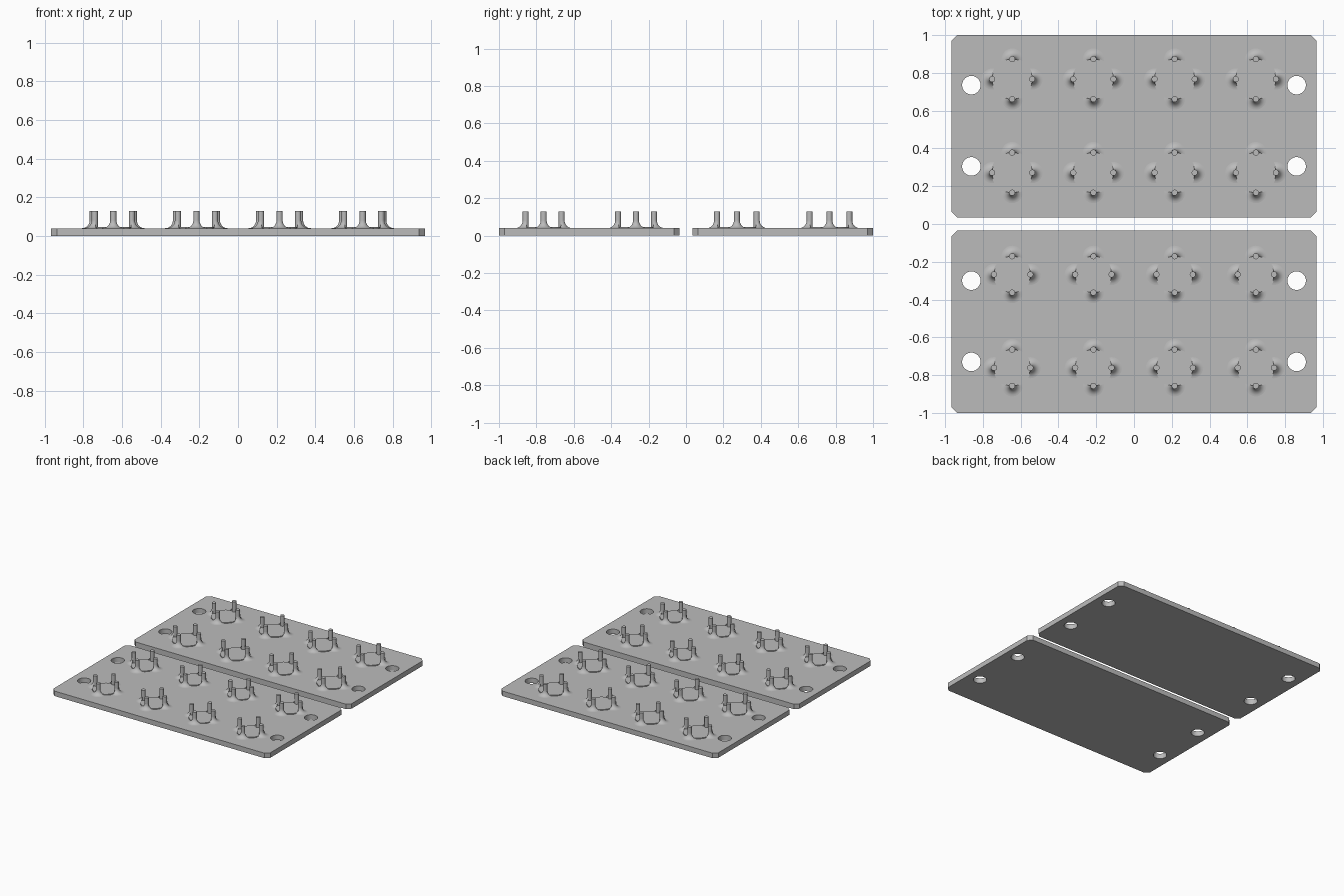
import bpy, bmesh, math
from mathutils import Matrix

cube = bpy.data.objects.get("Cube")
if cube:
    bpy.data.objects.remove(cube, do_unlink=True)

grey = bpy.data.materials.new("plain grey")
grey.use_nodes = True
colour = (0.5, 0.5, 0.5, 1)
grey.diffuse_color = colour
grey.node_tree.nodes["Principled BSDF"].inputs["Base Color"].default_value = colour

W, GAP, T = 0.967, 0.035, 0.04
TOP, PIN_R, FLARE = 0.128, 0.016, 0.04
RIM_Z = T + 0.007


def add_object(name, mesh, loc=(0, 0, 0)):
    ob = bpy.data.objects.new(name, mesh)
    ob.location = loc
    bpy.context.collection.objects.link(ob)
    return ob


def finish(name, bm):
    bmesh.ops.recalc_face_normals(bm, faces=bm.faces)
    mesh = bpy.data.meshes.new(name)
    bm.to_mesh(mesh)
    bm.free()
    mesh.materials.append(grey)
    return mesh


def cylinder(bm, x, y, r, z0, z1, n):
    bmesh.ops.create_cone(bm, cap_ends=True, segments=n, radius1=r, radius2=r, depth=z1 - z0,
                          matrix=Matrix.Translation((x, y, (z0 + z1) / 2)))


def lathe(bm, x, y, profile, n):
    rings = [[bm.verts.new((x + r * math.cos(math.tau * i / n),
                            y + r * math.sin(math.tau * i / n), z)) for i in range(n)]
             for r, z in profile]
    for a, b in zip(rings, rings[1:]):
        for i in range(n):
            j = (i + 1) % n
            bm.faces.new((a[i], a[j], b[j], b[i]))
    bm.faces.new(rings[0][::-1])
    bm.faces.new(rings[-1])


def cut(name, mesh, cutter_mesh):
    """Subtract the cutter and return the baked mesh."""
    body = add_object(name + "_blank", mesh)
    cutter = add_object(name + "_cutter", cutter_mesh)
    cutter.hide_render = True
    mod = body.modifiers.new("cut", "BOOLEAN")
    mod.operation, mod.object, mod.solver = "DIFFERENCE", cutter, "EXACT"
    deps = bpy.context.evaluated_depsgraph_get()
    result = bpy.data.meshes.new_from_object(body.evaluated_get(deps))
    result.name = name
    for ob in (body, cutter):
        bpy.data.objects.remove(ob, do_unlink=True)
    return result


def plate(name, y0, y1, hole_ys):
    # chamfered rectangle with four screw holes
    bm = bmesh.new()
    c, my, hy = 0.03, (y0 + y1) / 2, (y1 - y0) / 2
    outline = [(W - c, -hy), (W, c - hy), (W, hy - c), (W - c, hy)]
    outline += [(-x, -y) for x, y in outline]
    face = bm.faces.new([bm.verts.new((x, my + y, 0)) for x, y in outline])
    ext = bmesh.ops.extrude_face_region(bm, geom=[face])["geom"]
    bmesh.ops.translate(bm, vec=(0, 0, T), verts=[v for v in ext if isinstance(v, bmesh.types.BMVert)])
    holes = bmesh.new()
    for x in (-0.861, 0.861):
        for y in hole_ys:
            cylinder(holes, x, y, 0.049, -0.1, 0.2, 48)
    return add_object(name, cut(name, finish(name, bm), finish("holes", holes)))


def crown_meshes(radius):
    spots = [(radius * math.cos(a), radius * math.sin(a)) for a in (i * math.pi / 2 for i in range(4))]
    # concave flares, trimmed flush with the inside of the ring
    arc = [(PIN_R + FLARE * (1 - math.sin(t)), T + FLARE * (1 - math.cos(t)))
           for t in (i * math.pi / 16 for i in range(9))]
    flares = bmesh.new()
    for x, y in spots:
        lathe(flares, x, y, [(arc[0][0], T - 0.01)] + arc, 32)
    core = bmesh.new()
    cylinder(core, 0, 0, radius, T - 0.02, 0.3, 64)
    flare_mesh = cut("pin_flares", finish("flares", flares), finish("core", core))
    # upright pins
    pins = bmesh.new()
    for x, y in spots:
        cylinder(pins, x, y, PIN_R, T - 0.01, TOP, 24)
    # low round seat between the pins
    seat = bmesh.new()
    cylinder(seat, 0, 0, radius + 0.004, T - 0.01, RIM_Z, 64)
    return {"pin_flares": flare_mesh, "pins": finish("pins", pins), "round_seat": finish("round_seat", seat)}


smooth = []
sides = {
    "back": (GAP, 1.0, (0.735, 0.305), 0.106, (0.767, 0.272)),
    "front": (-1.0, -GAP, (-0.30, -0.73), 0.096, (-0.267, -0.761)),
}
for side, (y0, y1, hole_ys, radius, rows) in sides.items():
    smooth.append(plate(side + "_plate", y0, y1, hole_ys))
    parts = crown_meshes(radius)
    for y in rows:
        for x in (-0.645, -0.215, 0.215, 0.645):
            for part, mesh in parts.items():
                smooth.append(add_object(side + "_" + part, mesh, (x, y, 0)))

# smooth round walls, sharp rims
bpy.ops.object.select_all(action="DESELECT")
for ob in smooth:
    ob.select_set(True)
bpy.context.view_layer.objects.active = smooth[0]
bpy.ops.object.shade_smooth_by_angle(angle=math.radians(30))
